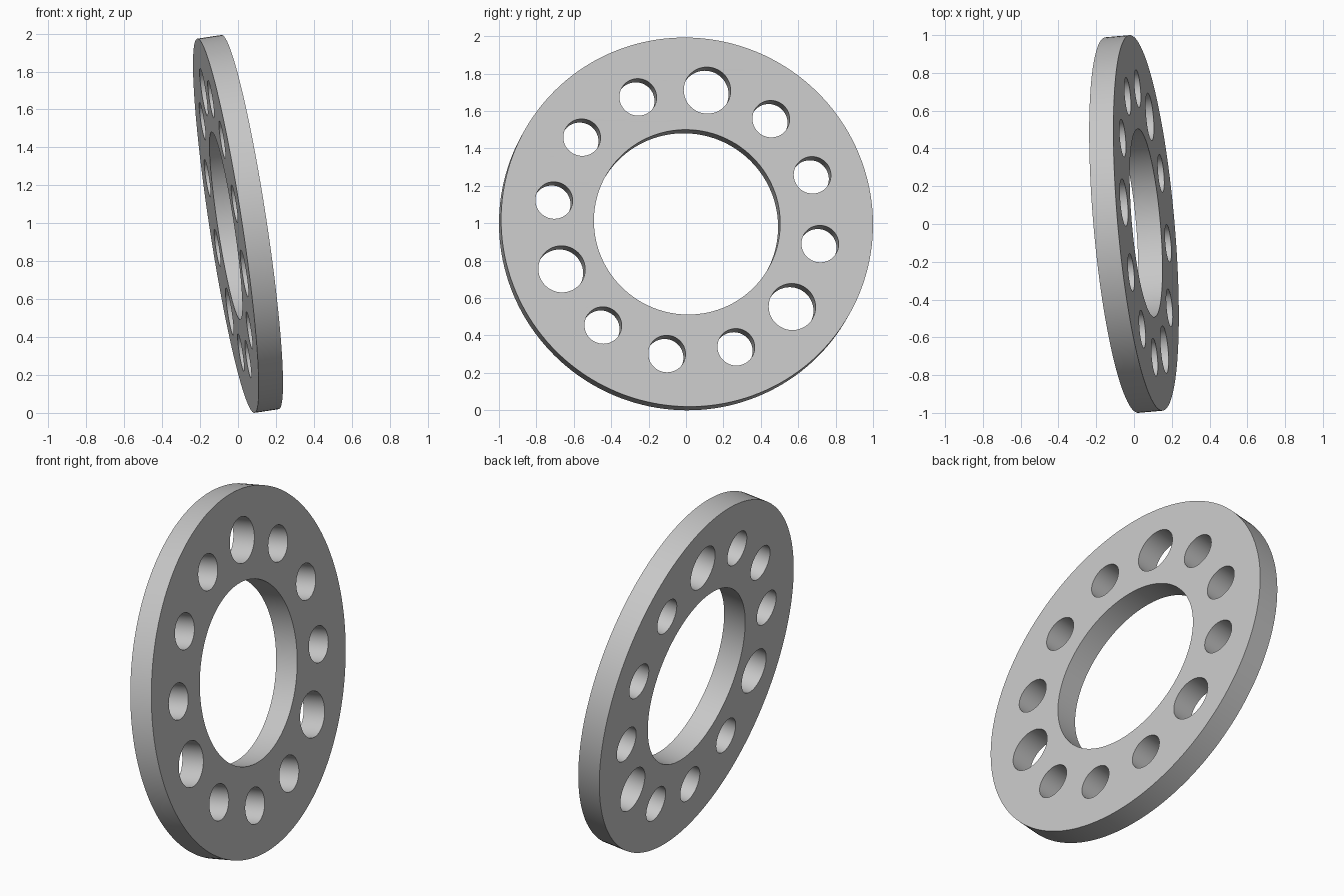
import bpy
import bmesh
from math import sin, cos, radians, tau
from mathutils import Matrix

default = bpy.data.objects.get("Cube")
if default:
    bpy.data.objects.remove(default, do_unlink=True)

OUTER, BORE, THICKNESS = 0.998, 0.5, 0.13
HOLE_RING, BIG_HOLE, SMALL_HOLE = 0.722, 0.126, 0.1

# Light grey finish
grey = bpy.data.materials.new("light_grey")
grey.use_nodes = True
colour = (0.57, 0.57, 0.57, 1)
grey.diffuse_color = colour
grey.node_tree.nodes["Principled BSDF"].inputs["Base Color"].default_value = colour

profile = bpy.data.curves.new("flange_plate", "CURVE")
profile.dimensions = "2D"
profile.fill_mode = "BOTH"
profile.extrude = THICKNESS / 2


def add_circle(cx, cy, radius, sides):
    spline = profile.splines.new("POLY")
    spline.points.add(sides - 1)
    for i, point in enumerate(spline.points):
        a = tau * i / sides
        point.co = (cx + radius * cos(a), cy + radius * sin(a), 0, 1)
    spline.use_cyclic_u = True


# Plate outline and central bore
add_circle(0, 0, OUTER, 160)
add_circle(0, 0, BORE, 112)

# Twelve bolt holes, every fourth one larger
for k in range(12):
    a = radians(81 + 30 * k)
    radius = SMALL_HOLE if k % 4 else BIG_HOLE
    add_circle(HOLE_RING * cos(a), HOLE_RING * sin(a), radius, 48)

plate = bpy.data.objects.new("flange_plate", profile)
bpy.context.collection.objects.link(plate)
bpy.ops.object.select_all(action="DESELECT")
plate.select_set(True)
bpy.context.view_layer.objects.active = plate
bpy.ops.object.convert(target="MESH")
plate = bpy.context.view_layer.objects.active

# Stand the plate upright facing +x, then lean it ten degrees
upright = Matrix(((0, 0, 1), (1, 0, 0), (0, 1, 0))).to_4x4()
lean = Matrix.Rotation(radians(10), 4, (0, -cos(radians(30)), sin(radians(30))))
bm = bmesh.new()
bm.from_mesh(plate.data)
bmesh.ops.remove_doubles(bm, verts=bm.verts, dist=0.0001)
bmesh.ops.transform(bm, matrix=lean @ upright, verts=bm.verts)
bmesh.ops.recalc_face_normals(bm, faces=bm.faces)
lowest = min(v.co.z for v in bm.verts)
bmesh.ops.translate(bm, vec=(0, 0, -lowest), verts=bm.verts)
bm.to_mesh(plate.data)
bm.free()

plate.data.materials.clear()
plate.data.materials.append(grey)
bpy.ops.object.shade_smooth_by_angle(angle=radians(30))
